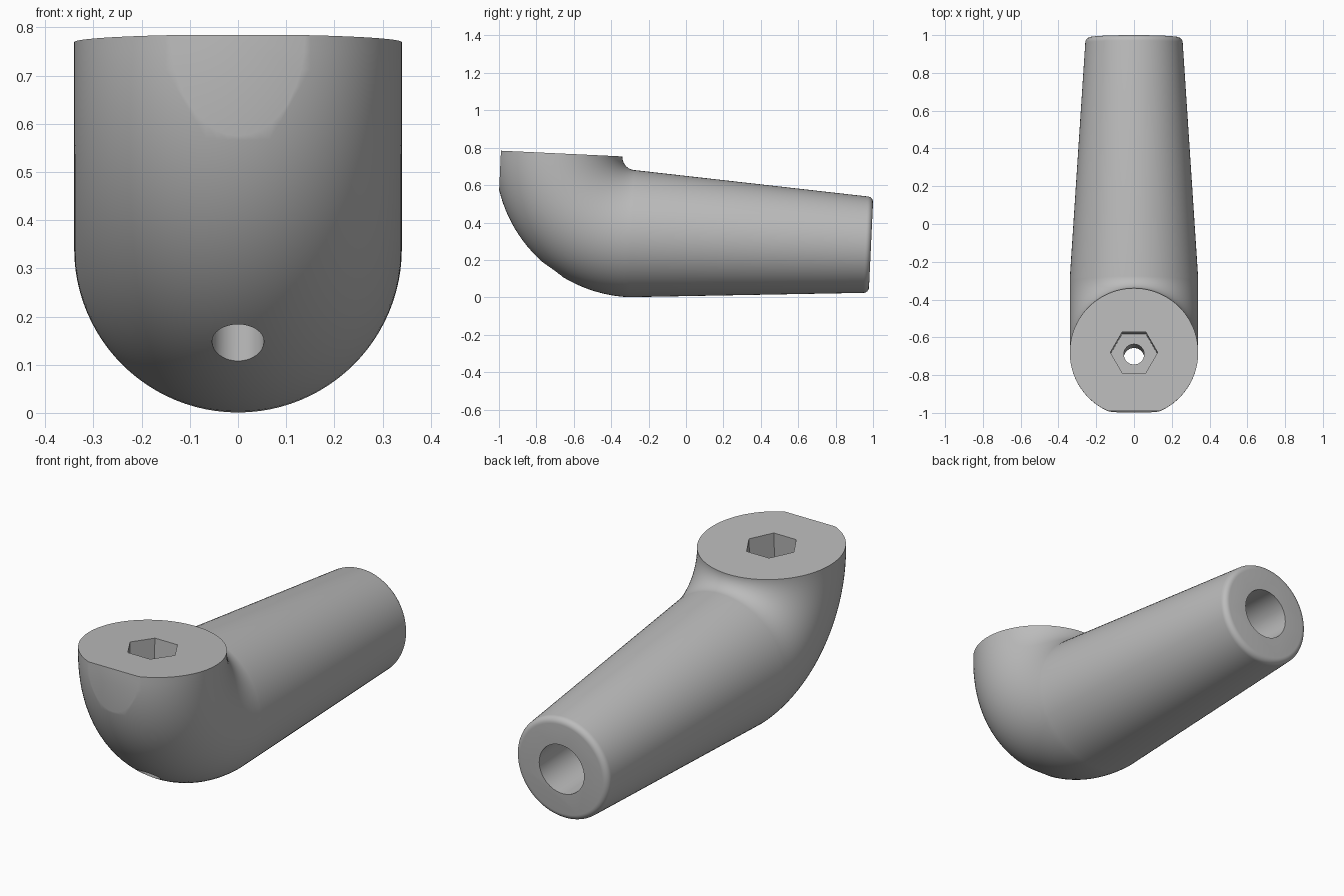
import bpy, bmesh, math
from mathutils import Matrix, Vector

old = bpy.data.objects.get("Cube")
if old:
    bpy.data.objects.remove(old, do_unlink=True)

SIDES = 96
BEND, RADIUS = 0.41, 0.34        # bend centreline and tube radius
LENGTH, END_RADIUS, ROUND = 1.28, 0.256, 0.03
# Local frame: the bend pivots on the origin, then the whole part tips forward
PLACE = Matrix.Translation((0, -0.27, 0.75)) @ Matrix.Rotation(math.radians(-2.7), 4, 'X')

grey = bpy.data.materials.new("plain grey")
grey.use_nodes = True
grey.diffuse_color = (0.5, 0.5, 0.5, 1)
grey.node_tree.nodes["Principled BSDF"].inputs["Base Color"].default_value = (0.5, 0.5, 0.5, 1)


def finish(bm, name):
    bmesh.ops.recalc_face_normals(bm, faces=bm.faces)
    mesh = bpy.data.meshes.new(name)
    bm.to_mesh(mesh)
    bm.free()
    mesh.materials.append(grey)
    obj = bpy.data.objects.new(name, mesh)
    obj.matrix_world = PLACE
    bpy.context.collection.objects.link(obj)
    return obj


def cylinder(name, radius, depth, sides, matrix):
    bm = bmesh.new()
    bmesh.ops.create_cone(bm, cap_ends=True, segments=sides, radius1=radius,
                          radius2=radius, depth=depth, matrix=matrix)
    return finish(bm, name)


# Elbow and tapered arm, skinned over a run of circles
sections = []                    # centre, outward direction, radius
for i in range(33):
    a = math.pi / 2 * i / 32
    out = Vector((0, -math.cos(a), -math.sin(a)))
    sections.append((out * BEND, out, RADIUS))
down = Vector((0, 0, -1))
taper = (RADIUS - END_RADIUS) / LENGTH
for i in range(7):               # rounded rim at the far end
    a = math.pi / 2 * i / 6
    y = LENGTH - ROUND + ROUND * math.sin(a)
    r = RADIUS - taper * (LENGTH - ROUND) - ROUND * (1 - math.cos(a))
    sections.append((Vector((0, y, -BEND)), down, r))

bm = bmesh.new()
rings = []
for centre, out, r in sections:
    rings.append([bm.verts.new(centre + out * r * math.cos(t) + Vector((r * math.sin(t), 0, 0)))
                  for t in (2 * math.pi * k / SIDES for k in range(SIDES))])
for a, b in zip(rings, rings[1:]):
    for k in range(SIDES):
        n = (k + 1) % SIDES
        bm.faces.new((a[k], a[n], b[n], b[k]))
bm.faces.new(rings[0])
bm.faces.new(rings[-1])
body = finish(bm, "elbow_arm")

# Cutters: hexagon socket, screw hole, arm bore and front flat
cutters = [
    cylinder("hex_socket_cutter", 0.125, 0.44, 6, Matrix.Translation((0, -BEND, 0))
             @ Matrix.Rotation(math.radians(60), 4, 'Z')
             @ Matrix.Rotation(math.radians(30), 4, 'Z')),
    cylinder("screw_hole_cutter", 0.054, 2, 32, Matrix.Translation((0, -BEND, 0))),
    cylinder("arm_bore_cutter", 0.125, 1.5, 32, Matrix.Translation((0, LENGTH, -BEND))
             @ Matrix.Rotation(math.pi / 2, 4, 'X')),
]
bm = bmesh.new()
bmesh.ops.create_cube(bm, size=2, matrix=Matrix.Translation((0, -1.72, 0)))
cutters.append(finish(bm, "front_flat_cutter"))

# Point two socket corners sideways
hexagon = cutters[0].data
if max(v.co.x for v in hexagon.vertices) < 0.12:
    hexagon.transform(Matrix.Translation((0, -BEND, 0)) @ Matrix.Rotation(math.radians(30), 4, 'Z')
                      @ Matrix.Translation((0, BEND, 0)))

bpy.context.view_layer.objects.active = body
body.select_set(True)
for cutter in cutters:
    cutter.hide_render = True
    mod = body.modifiers.new(cutter.name, 'BOOLEAN')
    mod.operation = 'DIFFERENCE'
    mod.solver = 'EXACT'
    mod.object = cutter
    bpy.ops.object.modifier_apply(modifier=mod.name)
for cutter in cutters:
    bpy.data.objects.remove(cutter, do_unlink=True)

bpy.ops.object.shade_smooth_by_angle(angle=math.radians(25))
